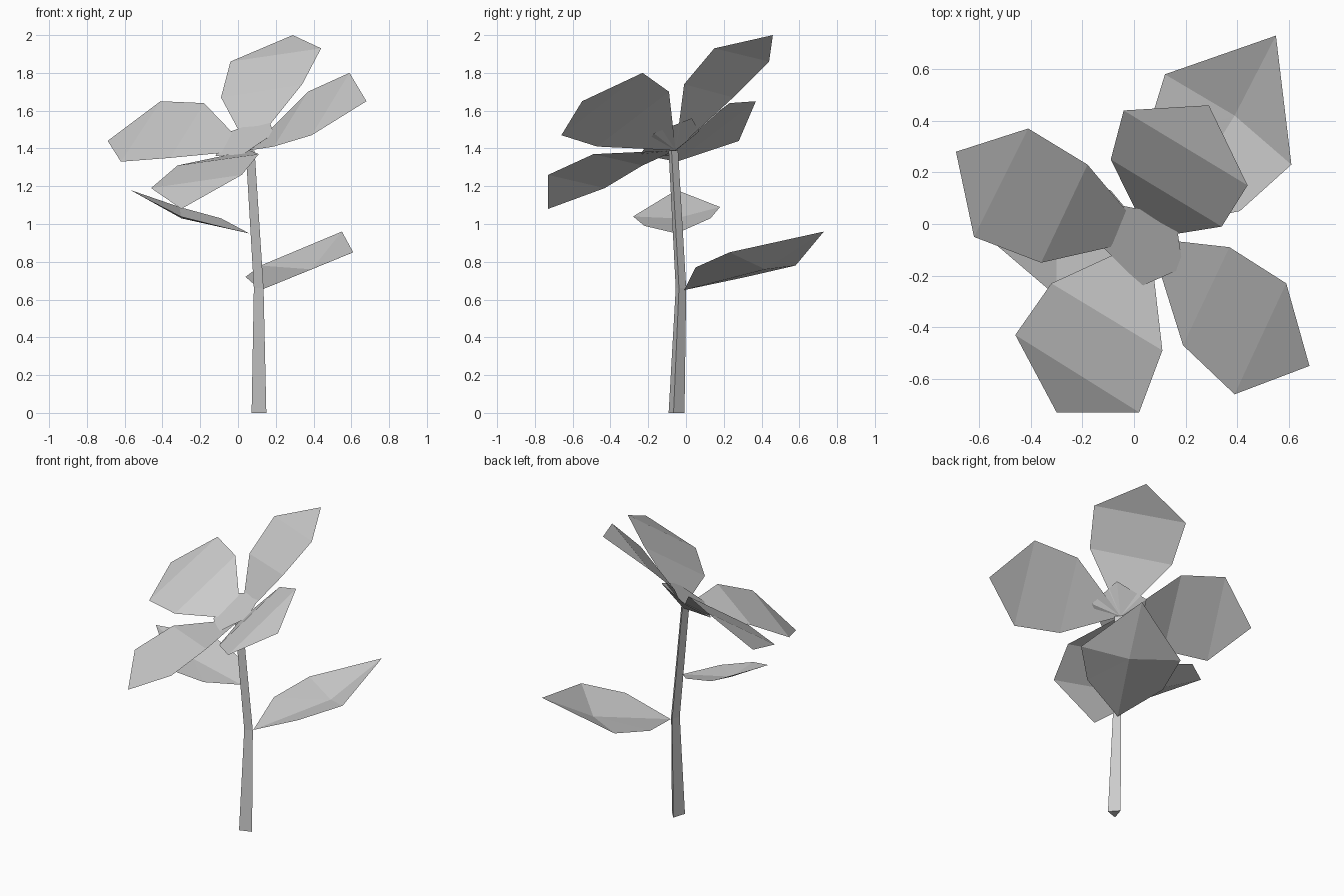
import bpy
import bmesh
from mathutils import Vector

# Remove the default object
default_cube = bpy.data.objects.get("Cube")
if default_cube:
    bpy.data.objects.remove(default_cube, do_unlink=True)

# Single matte grey used by the whole flower
grey = bpy.data.materials.new("plain_grey")
grey.use_nodes = True
colour = (0.6, 0.6, 0.6, 1)
grey.diffuse_color = colour
shader = next(n for n in grey.node_tree.nodes if n.type == 'BSDF_PRINCIPLED')
shader.inputs["Base Color"].default_value = colour
shader.inputs["Roughness"].default_value = 0.8


def build(name, points, faces, solid=False):
    """Flat-shaded object; open sheets face upward, solids face outward."""
    bm = bmesh.new()
    verts = [bm.verts.new(p) for p in points]
    for face in faces:
        bm.faces.new([verts[i] for i in face])
    bmesh.ops.recalc_face_normals(bm, faces=bm.faces)
    bm.normal_update()
    upward = sum(f.normal.z * f.calc_area() for f in bm.faces)
    if not solid and upward < 0:
        bmesh.ops.reverse_faces(bm, faces=bm.faces)
    mesh = bpy.data.meshes.new(name)
    bm.to_mesh(mesh)
    bm.free()
    mesh.materials.append(grey)
    obj = bpy.data.objects.new(name, mesh)
    bpy.context.scene.collection.objects.link(obj)
    return obj


def fan(count):
    """Triangles joining point 0 to a closed ring of points after it."""
    return [(0, i + 1, (i + 1) % count + 1) for i in range(count)]


def petal(name, rim):
    """Sheet folded across its width: base triangle, middle band, tip."""
    build(name, [flower_base] + rim, [(0, 1, 5), (1, 2, 4, 5), (2, 3, 4)])


def leaf(name, middle, rim):
    """Cupped leaf: six triangles around a sunken middle point."""
    build(name, [middle] + rim, fan(len(rim)))


def stem(name, rings):
    """Three-sided tapering tube through a list of (centre, scale) rings."""
    section = [(-0.035, -0.037), (0.043, -0.011), (-0.008, 0.047)]
    sides = len(section)
    points = [Vector(centre) + Vector((x, y, 0)) * scale
              for centre, scale in rings for x, y in section]
    faces = [tuple(range(sides)), tuple(range(len(points) - sides, len(points)))]
    for ring in range(len(rings) - 1):
        for i in range(sides):
            a, b = ring * sides + i, ring * sides + (i + 1) % sides
            faces.append((a, b, b + sides, a + sides))
    build(name, points, faces, solid=True)


flower_base = (0.06, -0.055, 1.39)

# Stem with a slight bend at the lower leaf
stem("stem", [((0.107, -0.055, 0), 1),
              ((0.107, -0.03, 0.66), 0.66),
              ((0.062, -0.07, 1.39), 0.6)])

# Petals, each rim running from one side over the tip to the other side
petal("back_petal", [(-0.09, 0.25, 1.67), (-0.04, 0.44, 1.86), (0.29, 0.46, 2),
                     (0.44, 0.15, 1.93), (0.34, -0.01, 1.74)])
petal("right_petal", [(-0.18, 0.23, 1.64), (-0.41, 0.37, 1.65), (-0.69, 0.28, 1.44),
                      (-0.62, -0.05, 1.33), (-0.36, -0.15, 1.35)])
petal("front_petal", [(-0.32, -0.23, 1.31), (-0.46, -0.43, 1.19), (-0.3, -0.73, 1.08),
                      (0.02, -0.73, 1.26), (0.11, -0.49, 1.37)])
petal("left_petal", [(0.37, -0.09, 1.7), (0.59, -0.23, 1.8), (0.68, -0.55, 1.65),
                     (0.39, -0.66, 1.47), (0.19, -0.47, 1.41)])

# Flower centre: flat five-sided top narrowing down to the stem
build("flower_centre",
      [flower_base, (0.16, 0.03, 1.56), (0.19, -0.17, 1.48), (0.03, -0.24, 1.37),
       (-0.12, -0.09, 1.36), (-0.04, 0.07, 1.49)],
      fan(5) + [(5, 4, 3, 2, 1)], solid=True)

# Leaves, each rim running from the stem around the tip and back
leaf("lower_leaf", (0.39, 0.42, 0.76),
     [(0.12, -0.01, 0.65), (0.41, 0.05, 0.77), (0.61, 0.23, 0.85),
      (0.55, 0.73, 0.96), (0.12, 0.58, 0.78), (0.04, 0.32, 0.72)])
leaf("upper_leaf", (-0.3, -0.05, 1.03),
     [(0.06, -0.05, 0.95), (-0.1, -0.22, 0.99), (-0.3, -0.28, 1.04),
      (-0.57, -0.05, 1.18), (-0.31, 0.18, 1.09), (-0.09, 0.13, 1.03)])
